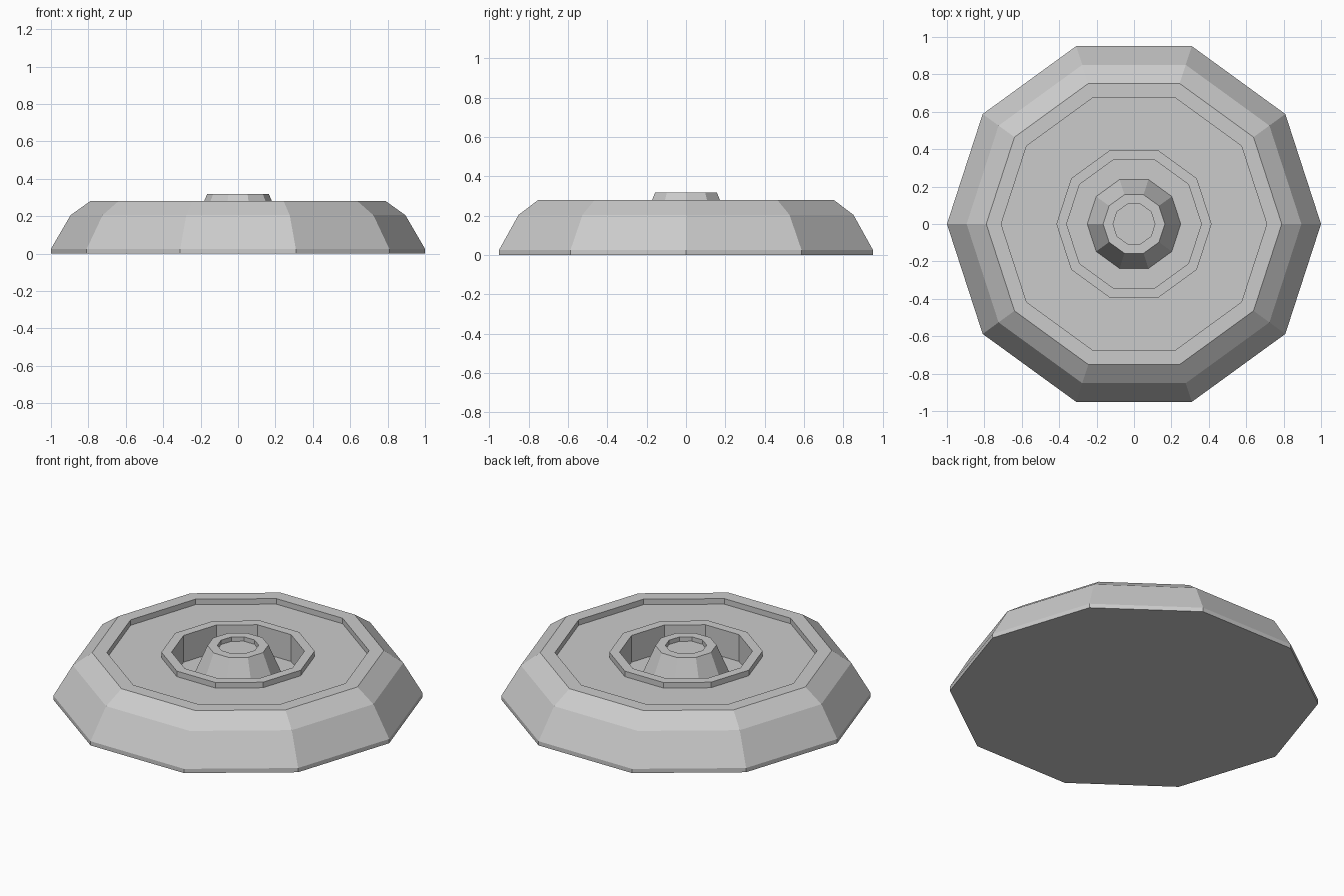
import bpy
import bmesh
from math import cos, sin, tau

SIDES = 10

old = bpy.data.objects.get("Cube")
if old:
    bpy.data.objects.remove(old, do_unlink=True)

grey = bpy.data.materials.new("plain_grey")
grey.use_nodes = True
colour = (0.6, 0.6, 0.6, 1)
grey.diffuse_color = colour
grey.node_tree.nodes["Principled BSDF"].inputs["Base Color"].default_value = colour


def lathe(name, profile):
    """Turn (radius, height) points round z and cap both ends."""
    bm = bmesh.new()
    rings = [[bm.verts.new((r * cos(tau * i / SIDES), r * sin(tau * i / SIDES), z))
              for i in range(SIDES)] for r, z in profile]
    for low, high in zip(rings, rings[1:]):
        for i in range(SIDES):
            j = (i + 1) % SIDES
            bm.faces.new((low[i], low[j], high[j], high[i]))
    bm.faces.new(rings[0][::-1])
    bm.faces.new(rings[-1])
    bmesh.ops.recalc_face_normals(bm, faces=bm.faces)
    mesh = bpy.data.meshes.new(name)
    bm.to_mesh(mesh)
    bm.free()
    mesh.materials.append(grey)
    obj = bpy.data.objects.new(name, mesh)
    bpy.context.collection.objects.link(obj)
    return obj


base_foot = [(1, 0), (1, 0.025)]
sloped_side = [(0.895, 0.205), (0.79, 0.28)]
outer_recess = [(0.71, 0.28), (0.71, 0.247), (0.415, 0.247)]
inner_rim = [(0.415, 0.28), (0.36, 0.28)]
deep_groove = [(0.36, 0.12), (0.25, 0.12)]
hub = [(0.165, 0.318), (0.112, 0.318), (0.112, 0.292)]

# One watertight shell: foot, sloped side, recess, rim, groove and hub
lathe("stepped_disc", base_foot + sloped_side + outer_recess
      + inner_rim + deep_groove + hub)
